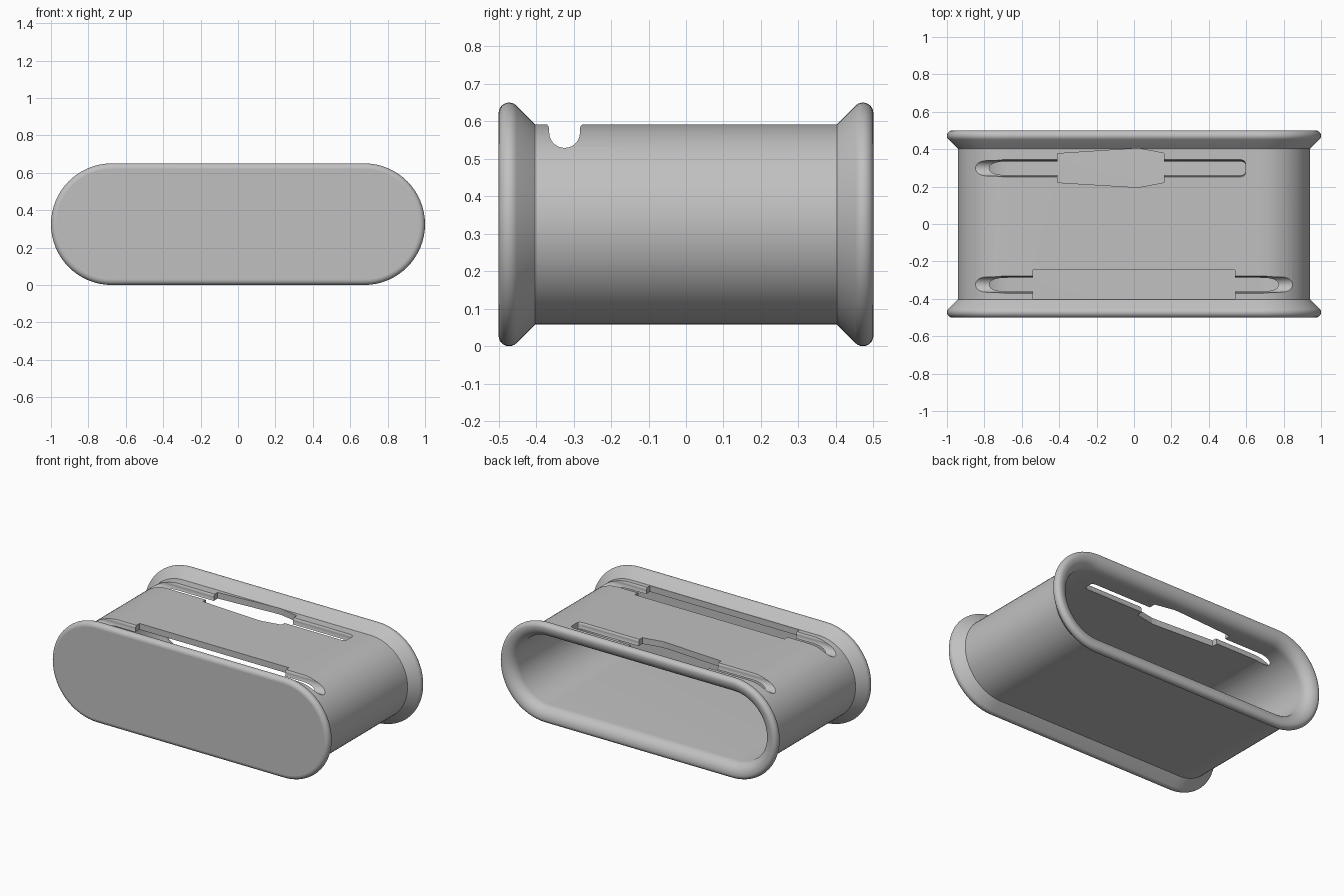
import bpy, bmesh
from math import sin, cos, pi, radians

cube = bpy.data.objects.get("Cube")
if cube:
    bpy.data.objects.remove(cube, do_unlink=True)

grey = bpy.data.materials.new("plain grey")
grey.use_nodes = True
colour = (0.53, 0.53, 0.53, 1)
grey.diffuse_color = colour
grey.node_tree.nodes["Principled BSDF"].inputs["Base Color"].default_value = colour

HALF, RADIUS = 0.675, 0.325    # straight half length and outer end radius


def loft(name, rings):
    """Solid skinned through closed rings of points, capped at both ends."""
    bm = bmesh.new()
    loops = [[bm.verts.new(p) for p in ring] for ring in rings]
    n = len(loops[0])
    for a, b in zip(loops, loops[1:]):
        for i in range(n):
            j = (i + 1) % n
            bm.faces.new((a[i], a[j], b[j], b[i]))
    bm.faces.new(loops[0])
    bm.faces.new(loops[-1])
    bmesh.ops.recalc_face_normals(bm, faces=bm.faces)
    mesh = bpy.data.meshes.new(name)
    bm.to_mesh(mesh)
    bm.free()
    obj = bpy.data.objects.new(name, mesh)
    bpy.context.collection.objects.link(obj)
    mesh.materials.append(grey)
    return obj


def stadium(y, inset, steps=32):
    r = RADIUS - inset
    ring = []
    for side in (1, -1):
        for i in range(steps + 1):
            a = pi * i / steps - pi / 2
            ring.append((side * (HALF + r * cos(a)), y, RADIUS + side * r * sin(a)))
    return ring


# Flared tube: closed front plate, round lips, open back and inner cavity
LIP, BODY, INNER = 0.028, 0.058, 0.098
lip = [(-0.5 + LIP - LIP * cos(a), LIP - LIP * sin(a))
       for a in [radians(d) for d in range(0, 136, 15)]]
outer = lip + [(-0.4025, BODY)]
outer += [(-y, inset) for y, inset in reversed(outer)]
mouth = [(0.43 + 0.07 * cos(a), LIP + 0.07 * sin(a))
         for a in [radians(d) for d in range(10, 91, 10)]]
profile = outer + mouth + [(-0.46, INNER)]
shell = loft("flared_case", [stadium(y, inset) for y, inset in profile])


def groove(name, y, stations):
    """Round-bottomed channel cutter along x with a softened upper edge."""
    half = [(0.041, 0.58), (0.043, 0.587), (0.047, 0.592), (0.054, 0.597), (0.054, 0.7)]
    section = [(-0.041 * cos(pi * i / 16), 0.57 - 0.041 * sin(pi * i / 16))
               for i in range(17)]
    section += half + [(-d, z) for d, z in reversed(half)]
    return loft(name, [[(x, y + d * s, z) for d, z in section] for x, s in stations])


def cutout(name, plan):
    return loft(name, [[(x, y, z) for x, y in plan] for z in (0.5, 0.7)])


# Openings in the top wall: a cross channel and a wide window for each slot
cutters = [
    groove("front_groove", -0.324, [(-1.1, 1), (1.1, 1)]),
    groove("back_groove", 0.298, [(-1.1, 1), (0.57, 1), (0.583, 0.93), (0.592, 0.78), (0.596, 0.55)]),
    cutout("front_window", [(-0.54, -0.4), (0.54, -0.4), (0.54, -0.245), (-0.54, -0.245)]),
    cutout("back_window", [(-0.41, 0.222), (0, 0.197), (0.03, 0.197), (0.16, 0.222),
                           (0.16, 0.378), (0.03, 0.403), (0, 0.403), (-0.41, 0.376)]),
]
bpy.ops.object.select_all(action='DESELECT')
shell.select_set(True)
bpy.context.view_layer.objects.active = shell
for cutter in cutters:
    cutter.hide_render = True
    mod = shell.modifiers.new(cutter.name, 'BOOLEAN')
    mod.operation, mod.solver, mod.object = 'DIFFERENCE', 'EXACT', cutter
    bpy.ops.object.modifier_apply(modifier=mod.name)
    bpy.data.objects.remove(cutter, do_unlink=True)

# Smooth curves, flat end plate
bpy.ops.object.shade_smooth_by_angle(angle=radians(30))
for face in shell.data.polygons:
    if abs(face.normal.y) > 0.999:
        face.use_smooth = False
